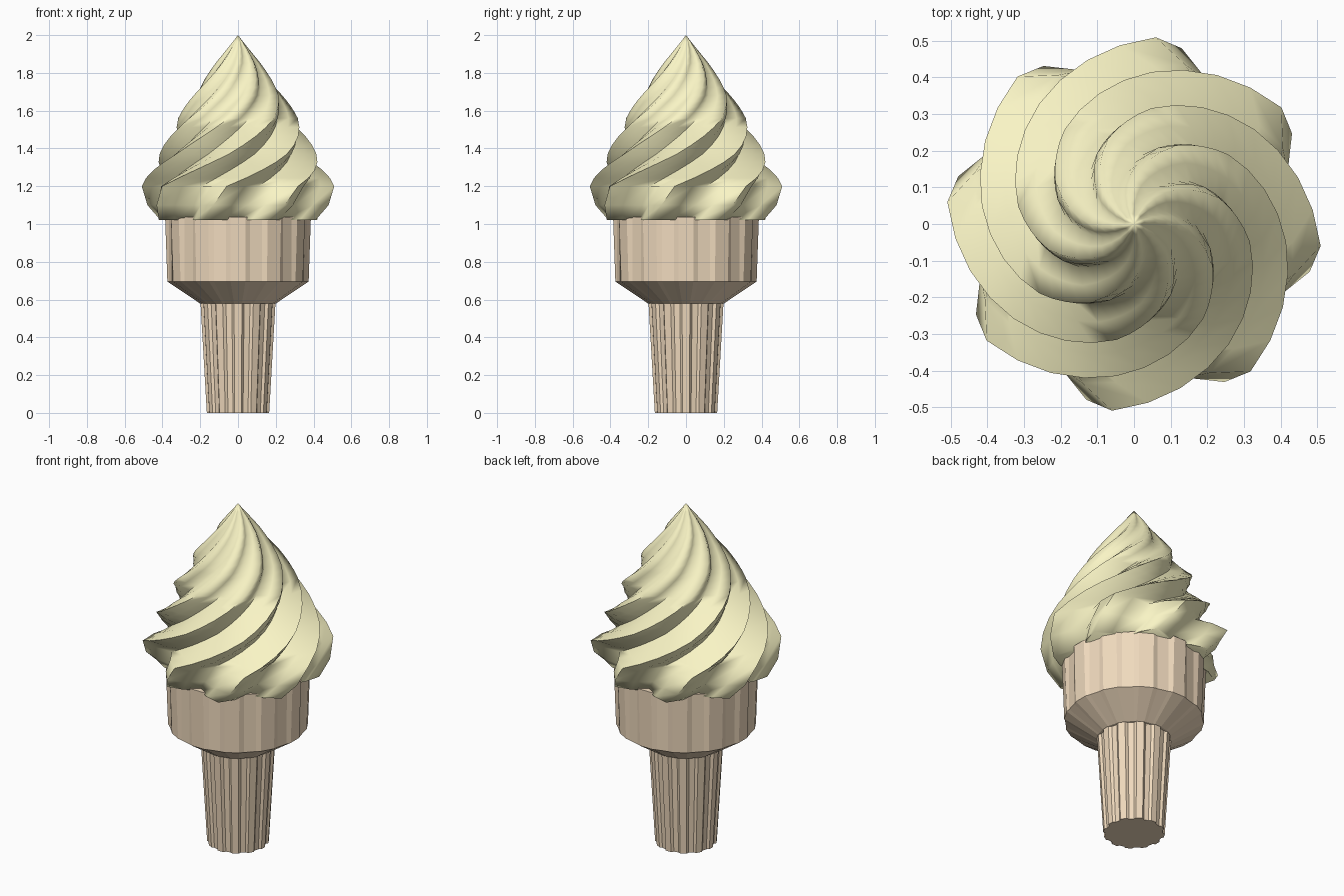
import bpy, bmesh
from math import sin, cos, radians

if "Cube" in bpy.data.objects:
    bpy.data.objects.remove(bpy.data.objects["Cube"])


def material(name, rgb):
    m = bpy.data.materials.new(name)
    m.diffuse_color = (*rgb, 1)
    m.use_nodes = True
    m.node_tree.nodes["Principled BSDF"].inputs["Base Color"].default_value = m.diffuse_color
    return m


def loft(name, rings, mat):
    """Skin a stack of equal-length rings, cap both ends."""
    bm = bmesh.new()
    loops = [[bm.verts.new(p) for p in ring] for ring in rings]
    n = len(loops[0])
    for a, b in zip(loops, loops[1:]):
        for i in range(n):
            j = (i + 1) % n
            bm.faces.new((a[i], a[j], b[j], b[i]))
    bm.faces.new(loops[0][::-1])
    bm.faces.new(loops[-1])
    bmesh.ops.remove_doubles(bm, verts=bm.verts, dist=1e-4)
    bmesh.ops.recalc_face_normals(bm, faces=bm.faces)
    me = bpy.data.meshes.new(name)
    bm.to_mesh(me)
    bm.free()
    ob = bpy.data.objects.new(name, me)
    bpy.context.collection.objects.link(ob)
    me.materials.append(mat)
    return ob


def ring(z, r, twist, pattern, lobes):
    """Ring repeating a (degree offset, radius factor) pattern."""
    pts = []
    for k in range(lobes):
        for off, f in pattern:
            a = radians(twist + off + k * 360 / lobes)
            pts.append((r * f * cos(a), r * f * sin(a), z))
    return pts


def ribs(z, r, depth):
    """Twelve-ribbed wafer section."""
    return ring(z, r, 0, [(-6, 1), (6, 1), (10, depth), (20, depth)], 12)


wafer = material("wafer", (0.87, 0.70, 0.51))
cream = material("cream", (0.95, 0.91, 0.56))

# Wafer: ribbed stem, funnel and cup
loft("wafer_stem", [ribs(0, 0.166, 0.93), ribs(0.59, 0.2, 0.93)], wafer)
loft("wafer_cup", [ribs(0.58, 0.203, 0.985), ribs(0.695, 0.376, 0.985),
                   ribs(1.037, 0.388, 0.955)], wafer)

# Soft swirl: eight-pointed star, keys are (height, ridge radius, twist)
keys = [(1.022, 0.45, -17), (1.10, 0.497, -8.5), (1.20, 0.513, 0),
        (1.37, 0.418, 45), (1.56, 0.32, 88), (1.68, 0.245, 113),
        (1.85, 0.12, 142), (2.0, 0.0, 162)]
star = [(0, 1), (11.25, 0.89), (22.5, 0.77), (33.75, 0.89)]
rings = []
for n, (a, b) in enumerate(zip(keys, keys[1:])):
    steps = 1 if n < 2 else 4
    for s in range(steps):
        z, r, t = (u + (v - u) * s / steps for u, v in zip(a, b))
        rings.append(ring(z, r, t - 6.7, star, 8))
rings.append(ring(2.0, 0.00001, 162, star, 8))
swirl = loft("cream_swirl", rings, cream)
bpy.context.view_layer.objects.active = swirl
swirl.select_set(True)
bpy.ops.object.shade_smooth_by_angle(angle=radians(80))
